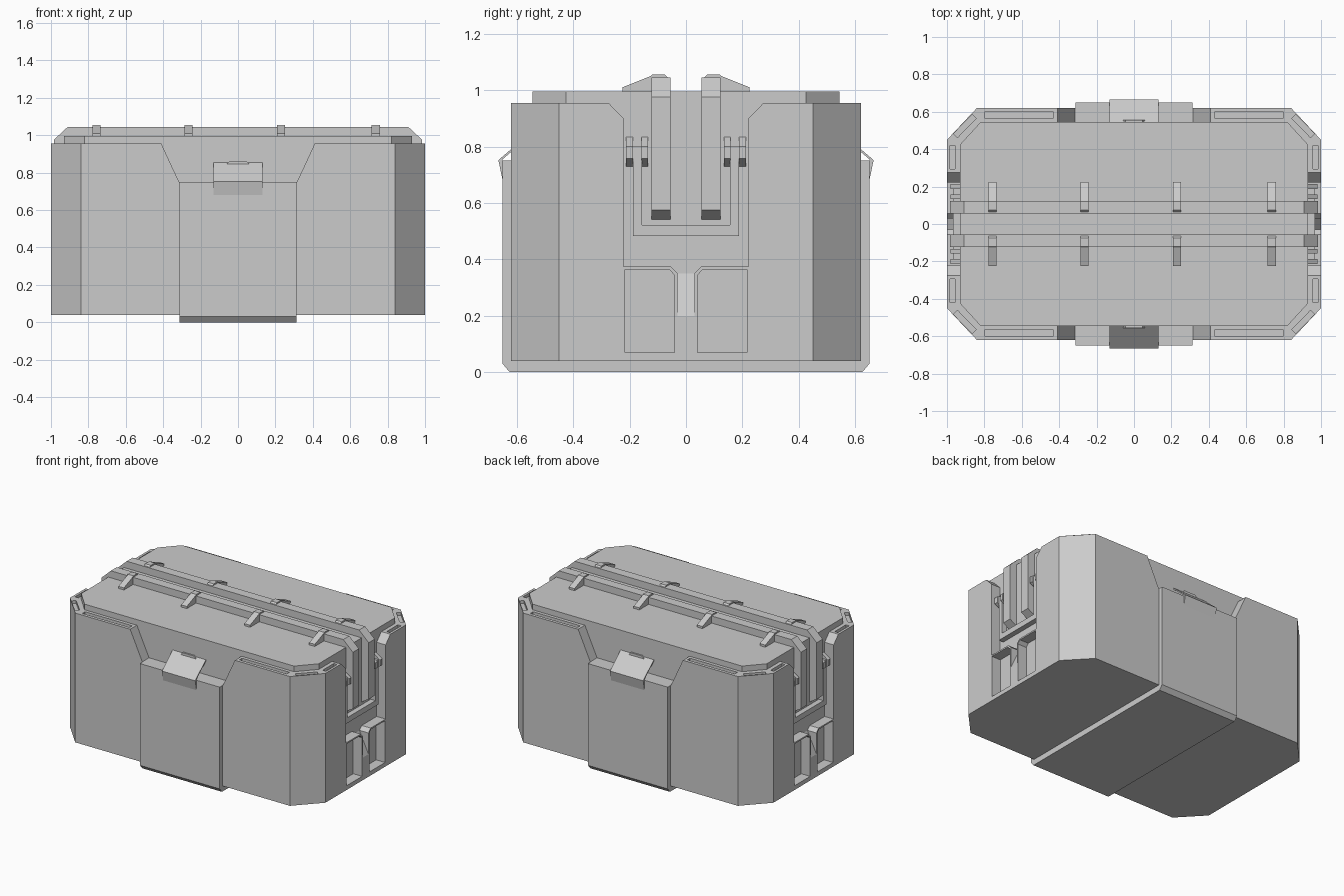
import bpy, bmesh, math
from mathutils import Vector

if "Cube" in bpy.data.objects:
    bpy.data.objects.remove(bpy.data.objects["Cube"])


def prism(name, pts, axis, lo, hi):
    """Extrude a 2D profile along an axis (x: yz profile, y: xz profile, z: xy profile)."""
    def place(p, d):
        return {'x': (d, p[0], p[1]), 'y': (p[0], d, p[1]), 'z': (p[0], p[1], d)}[axis]
    bm = bmesh.new()
    a = [bm.verts.new(place(p, lo)) for p in pts]
    b = [bm.verts.new(place(p, hi)) for p in pts]
    bm.faces.new(a)
    bm.faces.new(b[::-1])
    n = len(pts)
    for i in range(n):
        bm.faces.new((a[i], b[i], b[(i + 1) % n], a[(i + 1) % n]))
    bmesh.ops.recalc_face_normals(bm, faces=bm.faces)
    me = bpy.data.meshes.new(name)
    bm.to_mesh(me)
    bm.free()
    ob = bpy.data.objects.new(name, me)
    bpy.context.collection.objects.link(ob)
    return ob


def cut(target, cutter):
    cutter.hide_render = True
    mod = target.modifiers.new("cut", 'BOOLEAN')
    mod.operation, mod.solver, mod.object = 'DIFFERENCE', 'EXACT', cutter
    bpy.context.view_layer.objects.active = target
    bpy.ops.object.modifier_apply(modifier=mod.name)
    bpy.data.objects.remove(cutter)


def octagon(x, y, cx, cy):
    return [(-x, -cy), (-cx, -y), (cx, -y), (x, -cy), (x, cy), (cx, y), (-cx, y), (-x, cy)]


def mirrored(half):
    """Close a half profile by reflecting its first coordinate."""
    return half + [(-u, v) for u, v in reversed(half)]


def scaled(pts, s):
    return [(u * s, v) for u, v in pts]


def slot(p, q, width):
    """Flat slot outline running from p to q."""
    p, q = Vector(p), Vector(q)
    d = (q - p).normalized()
    n = Vector((-d.y, d.x)) * width / 2
    return [tuple(v) for v in (p + n, q + n, q - n, p - n)]


# Main octagonal body and lid slab
body = prism("crate_body", octagon(1, .62, .84, .45), 'z', .04, .955)
prism("lid", octagon(.93, .545, .82, .425), 'z', .95, .995)

# Front and back notches
for s in (-1, 1):
    notch = mirrored([(.315, .75), (.41, .955), (.431, 1.0)])
    cut(body, prism("notch_cutter", notch, 'y', *sorted((s * .545, s * .8))))

# Side recesses, centre channel and lower pockets
recess = mirrored([(.03, .35), (.055, .375), (.222, .375), (.222, .90), (.275, .955), (.32, 1.0)])
channel = [(.93, .37), (.93, .35), (1.0, .2), (1.07, .05), (1.07, .37)]
pocket = [(.217, .07), (.217, .365), (.06, .365), (.04, .343), (.04, .07)]
for s in (-1, 1):
    span = sorted((s * .93, s * 1.2))
    cut(body, prism("recess_cutter", recess, 'x', *span))
    cut(body, prism("channel_cutter", scaled(channel, s), 'y', -.03, .03))
    for t in (-1, 1):
        cut(body, prism("pocket_cutter", scaled(pocket, t), 'x', *span))

# Slots along the rim
for sx in (-1, 1):
    for sy in (-1, 1):
        for p, q, w in (((.43, .583), (.80, .583), .03),
                        ((.855, .575), (.955, .472), .03),
                        ((.97, .42), (.97, .295), .026)):
            pts = slot((p[0] * sx, p[1] * sy), (q[0] * sx, q[1] * sy), w)
            cut(body, prism("slot_cutter", pts, 'z', .935, 1.0))

# Wide band wrapping front, underside and back
prism("wrap_band", mirrored([(.619, .041), (.619, .75), (.65, .75), (.65, .03), (.625, 0)]),
      'x', -.312, .312)

# Latches on front and back
latch = [(.65, .68), (.665, .752), (.543, .857), (.543, .847), (.65, .755)]
for s, side in ((-1, "front"), (1, "back")):
    prism(side + "_latch", scaled(latch, s), 'x', -.13, .13)
    prism(side + "_latch_tab", [(-.06, .845), (-.045, .863), (.045, .863), (.06, .845)],
          'y', *sorted((s * .543, s * .556)))

# Two straps over the lid, with clips on their outer edges
strap = mirrored([(.928, .54), (.985, .575), (.985, .975), (.91, 1.045)])
inner = [(-.928, .993), (.928, .993)]
strap = strap[:4] + strap[4:] + inner
clip = [(.225, .994), (.225, 1.01), (.125, 1.05), (.12, 1.055), (.075, 1.055), (.065, 1.045), (.12, .994)]
for s, side in ((-1, "front"), (1, "back")):
    prism(side + "_strap", strap, 'y', *sorted((s * .055, s * .122)))
    for i, x in enumerate((-.757, -.265, .23, .737)):
        prism(f"{side}_strap_clip_{i + 1}", scaled(clip, s), 'x', x - .022, x + .022)

# Side handles hung between clevis lugs
handle = mirrored([(.156, .522), (.156, .80), (.188, .80), (.188, .483)])
lug = [(.928, .835), (.98, .80), (.98, .757), (.928, .728)]
for s, side in ((-1, "left"), (1, "right")):
    prism(side + "_handle", handle, 'x', *sorted((s * .93, s * .967)))
    for t in (-1, 1):
        for y0, y1 in ((.135, .158), (.188, .213)):
            prism(side + "_handle_lug", scaled(lug, s), 'y', *sorted((t * y0, t * y1)))
